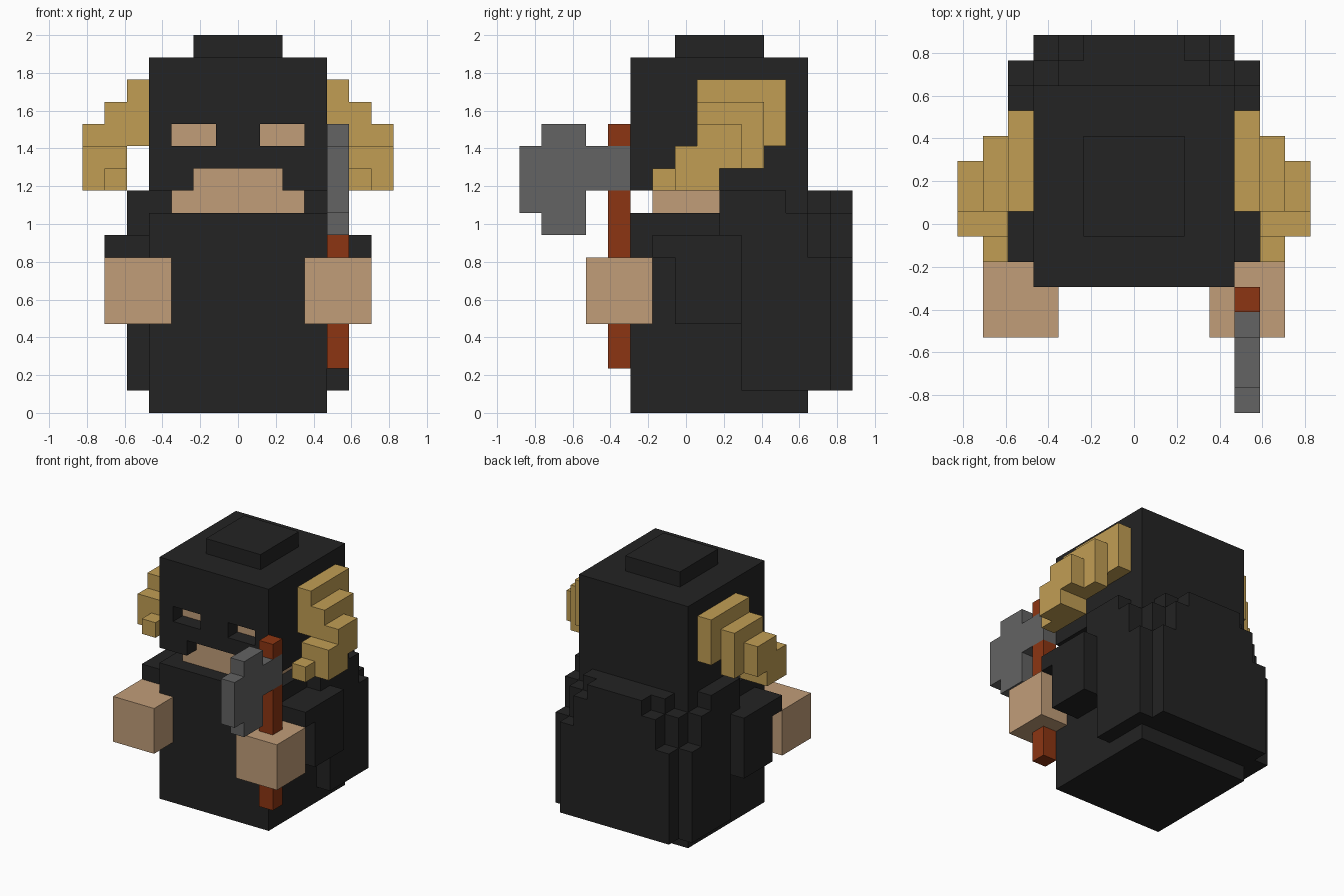
import bpy, bmesh, math
from mathutils import Vector

cube = bpy.data.objects.get("Cube")
if cube:
    bpy.data.objects.remove(cube, do_unlink=True)

U = 2 / 17          # block size
Y0 = -7.5           # front-most block row


def material(name, rgb):
    lin = [((c / 255 + 0.055) / 1.055) ** 2.4 for c in rgb]
    m = bpy.data.materials.new(name)
    m.use_nodes = True
    m.diffuse_color = (*lin, 1)
    m.node_tree.nodes["Principled BSDF"].inputs["Base Color"].default_value = (*lin, 1)
    return m


BLACK = material("black cloth", (35, 35, 35))
SKIN = material("skin", (193, 157, 121))
GOLD = material("horn gold", (193, 158, 84))
WOOD = material("red wood", (140, 53, 18))
STEEL = material("grey steel", (99, 99, 99))


def blocks(name, mat, boxes, mirror=False, flip=False):
    """Union of block-aligned boxes (x0, x1, y0, y1, z0, z1), kept as one outer skin."""
    cells = set()
    for x0, x1, y0, y1, z0, z1 in boxes:
        for x in range(x0, x1):
            for y in range(y0, y1):
                for z in range(z0, z1):
                    if not flip:
                        cells.add((x, y, z))
                    if mirror or flip:
                        cells.add((-x - 1, y, z))
    bm = bmesh.new()
    corners = {}

    def vert(p):
        if p not in corners:
            corners[p] = bm.verts.new(Vector((p[0], p[1] + Y0, p[2])) * U)
        return corners[p]

    for c in cells:
        for axis in range(3):
            for side in (0, 1):
                n = list(c)
                n[axis] += 1 if side else -1
                if tuple(n) in cells:
                    continue
                a, b = (axis + 1) % 3, (axis + 2) % 3
                ring = []
                for da, db in ((0, 0), (1, 0), (1, 1), (0, 1)):
                    p = list(c)
                    p[axis] += side
                    p[a] += da
                    p[b] += db
                    ring.append(vert(tuple(p)))
                bm.faces.new(ring if side else ring[::-1])
    # merge the flat block faces into large panels
    bmesh.ops.dissolve_limit(bm, angle_limit=math.radians(1),
                             verts=bm.verts[:], edges=bm.edges[:])
    me = bpy.data.meshes.new(name)
    bm.to_mesh(me)
    bm.free()
    me.materials.append(mat)
    ob = bpy.data.objects.new(name, me)
    bpy.context.collection.objects.link(ob)
    return ob


# Torso
blocks("torso", BLACK, [(-4, 4, 5, 13, 0, 9)])

# Face inside the helmet
blocks("face", SKIN, [(-3, 3, 6, 9, 9, 13)])

# Helmet shell with eye slots and mouth opening
blocks("helmet", BLACK, [
    (0, 4, 5, 13, 13, 16),    # crown
    (0, 4, 9, 13, 10, 13),    # back
    (3, 4, 5, 9, 10, 13),     # cheeks
    (0, 3, 5, 6, 11, 12),     # bar below the eyes
    (0, 1, 5, 6, 12, 13),     # nose bridge
    (2, 3, 5, 6, 10, 11),     # mouth corners
    (0, 2, 7, 11, 16, 17),    # top plate
], mirror=True)

# Cape with stepped collar
blocks("cape", BLACK, [
    (4, 5, 10, 13, 1, 9),     # side panels
    (4, 5, 13, 14, 1, 7),
    (0, 4, 13, 15, 1, 7),     # back panel
    (0, 4, 13, 14, 7, 9),
    (0, 3, 14, 15, 7, 9),
    (0, 3, 13, 14, 9, 10),
    (0, 2, 14, 15, 9, 10),
    (4, 5, 9, 10, 7, 9),      # shoulders
    (3, 5, 9, 12, 9, 10),
    (0, 4, 9, 13, 9, 10),
], mirror=True)

for side, flip in (("left", False), ("right", True)):
    # Sleeve and fist
    blocks(side + "_sleeve", BLACK, [
        (4, 6, 6, 10, 7, 8),
        (4, 6, 7, 10, 4, 7),
    ], flip=flip)
    blocks(side + "_hand", SKIN, [(3, 6, 3, 6, 4, 7)], flip=flip)
    # Horn curling out, down and forward
    blocks(side + "_horn", GOLD, [
        (4, 5, 8, 12, 12, 15),
        (5, 6, 8, 11, 11, 14),
        (5, 7, 8, 10, 11, 13),
        (5, 7, 7, 9, 10, 12),
        (5, 6, 6, 7, 10, 11),
    ], flip=flip)

# Axe
blocks("axe_handle", WOOD, [(4, 5, 4, 5, 2, 10)])
blocks("axe_handle_tip", WOOD, [(4, 5, 4, 5, 12, 13)])
blocks("axe_blade", STEEL, [
    (4, 5, 3, 5, 10, 12),
    (4, 5, 0, 3, 9, 12),
    (4, 5, 1, 3, 8, 13),
])
